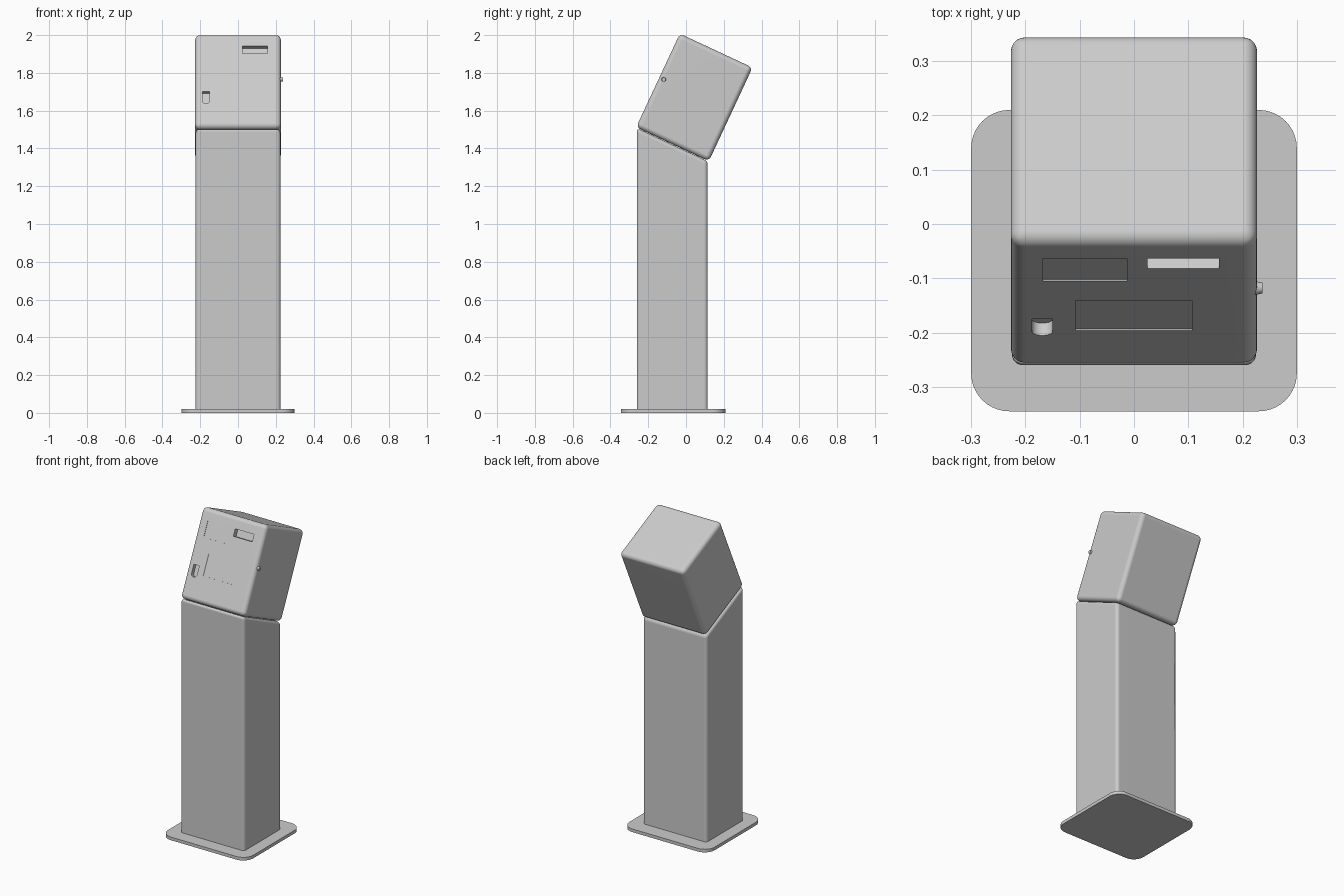
import bpy, bmesh, math
from mathutils import Matrix, Vector

if "Cube" in bpy.data.objects:
    bpy.data.objects.remove(bpy.data.objects["Cube"])

TILT = math.radians(25)
# Head frame: local y runs into the head, local z runs up its front face
HEAD = Matrix.Translation((0, -0.264, 1.512)) @ Matrix.Rotation(-TILT, 4, 'X')


def add_prism(bm, pts, offset):
    """Extrude a closed 3D outline by an offset vector."""
    verts = [bm.verts.new(p) for p in pts]
    face = bm.faces.new(verts)
    ext = bmesh.ops.extrude_face_region(bm, geom=[face])
    moved = [g for g in ext['geom'] if isinstance(g, bmesh.types.BMVert)]
    bmesh.ops.translate(bm, verts=moved, vec=Vector(offset))


def finish(bm, name, matrix=Matrix()):
    bmesh.ops.recalc_face_normals(bm, faces=bm.faces[:])
    mesh = bpy.data.meshes.new(name)
    bm.to_mesh(mesh)
    bm.free()
    ob = bpy.data.objects.new(name, mesh)
    ob.matrix_world = matrix
    bpy.context.collection.objects.link(ob)
    return ob


def smooth(ob):
    bpy.ops.object.select_all(action='DESELECT')
    ob.select_set(True)
    bpy.context.view_layer.objects.active = ob
    bpy.ops.object.shade_smooth_by_angle(angle=math.radians(35))
    ob.modifiers.new("even_normals", 'WEIGHTED_NORMAL').keep_sharp = True


def bevel(bm, edges, width, segments=5):
    bmesh.ops.bevel(bm, geom=list(edges), offset=width, segments=segments,
                    profile=0.5, affect='EDGES')


def rect(x0, x1, z0, z1, y=0.0):
    return [(x0, y, z0), (x1, y, z0), (x1, y, z1), (x0, y, z1)]


# Base plate with round corners
bm = bmesh.new()
add_prism(bm, [(-.3, -.345, 0), (.3, -.345, 0), (.3, .21, 0), (-.3, .21, 0)], (0, 0, .02))
bevel(bm, [e for e in bm.edges if abs(e.verts[0].co.z - e.verts[1].co.z) > .01], .07, 10)
smooth(finish(bm, "base_plate"))

# Column with slanted top
bm = bmesh.new()
add_prism(bm, [(-.225, -.26, .018), (-.225, .115, .018), (-.225, .115, 1.333), (-.225, -.26, 1.508)],
          (.45, 0, 0))
bevel(bm, [e for e in bm.edges if max(v.co.z for v in e.verts) > .1], .02)
smooth(finish(bm, "column"))

# Tilted head with rounded edges
bm = bmesh.new()
add_prism(bm, rect(-.227, .227, 0, .547), (0, .425, 0))
bevel(bm, bm.edges, .026)
head = finish(bm, "head", HEAD)

# Recesses in the front: shallow panels, a deep slot and a round-bottomed pocket
bm = bmesh.new()
for x0, x1, z0, z1, depth in [(-.168, -.013, .376, .475, .003),
                              (-.108, .107, .160, .291, .003),
                              (.025, .157, .430, .474, .03)]:
    add_prism(bm, rect(x0, x1, z0, z1, -.02), (0, .02 + depth, 0))
arc = [(-.169 + .019 * math.cos(a), -.02, .155 + .016 * math.sin(a))
       for a in (math.pi + math.pi * i / 10 for i in range(11))]
add_prism(bm, arc + [(-.150, -.02, .210), (-.188, -.02, .210)], (0, .045, 0))
cutter = finish(bm, "recess_cutter", HEAD)
cutter.hide_render = True
cutter.hide_set(True)

cut = head.modifiers.new("recesses", 'BOOLEAN')
cut.object = cutter
cut.operation = 'DIFFERENCE'
cut.solver = 'EXACT'
bpy.context.view_layer.objects.active = head
bpy.ops.object.modifier_apply(modifier=cut.name)
bpy.data.objects.remove(cutter)
smooth(head)

# Small side lock
bm = bmesh.new()
bmesh.ops.create_cone(bm, cap_ends=True, segments=24, radius1=.013, radius2=.010, depth=.016)
smooth(finish(bm, "side_lock",
              Matrix.Translation((.229, -.118, 1.765)) @ Matrix.Rotation(math.pi / 2, 4, 'Y')))
